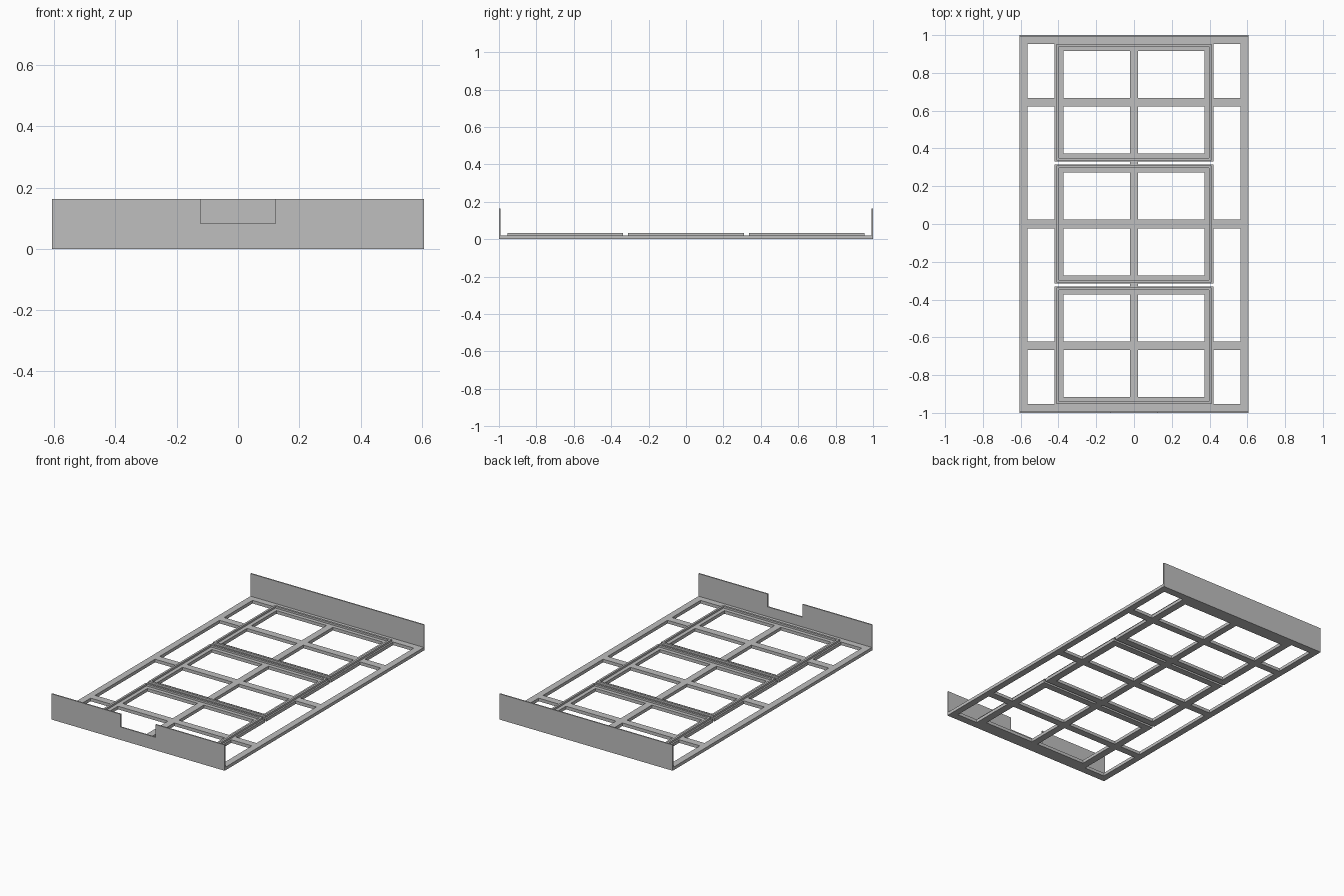
import bpy, bmesh

if "Cube" in bpy.data.objects:
    bpy.data.objects.remove(bpy.data.objects["Cube"])

W, L = 0.607, 1.0            # half width, half length
BASE_Z, LIP_Z, WALL_Z = 0.02, 0.032, 0.163
PITCH = 0.645                # distance between the three bays
BAYS = (-PITCH, 0.0, PITCH)
BAR = 0.023                  # half width of cross bars

grey = bpy.data.materials.new("light grey")
grey.diffuse_color = (0.52, 0.52, 0.52, 1)
grey.use_nodes = True
grey.node_tree.nodes["Principled BSDF"].inputs["Base Color"].default_value = grey.diffuse_color


def extruded(name, faces, vec):
    """Extrude a set of flat faces into a closed solid."""
    bm = bmesh.new()
    for pts in faces:
        bm.faces.new([bm.verts.new(p) for p in pts])
    bmesh.ops.remove_doubles(bm, verts=bm.verts, dist=1e-5)
    ext = bmesh.ops.extrude_face_region(bm, geom=bm.faces[:], use_keep_orig=True)
    moved = [v for v in ext["geom"] if isinstance(v, bmesh.types.BMVert)]
    bmesh.ops.translate(bm, verts=moved, vec=vec)
    bmesh.ops.recalc_face_normals(bm, faces=bm.faces)
    mesh = bpy.data.meshes.new(name)
    bm.to_mesh(mesh)
    bm.free()
    ob = bpy.data.objects.new(name, mesh)
    bpy.context.collection.objects.link(ob)
    mesh.materials.append(grey)
    return ob


def plate(name, xs, ys, z0, z1, solid):
    """Plate made of the grid cells for which solid(x, y) holds."""
    xs, ys = sorted(xs), sorted(ys)
    cells = []
    for x0, x1 in zip(xs, xs[1:]):
        for y0, y1 in zip(ys, ys[1:]):
            if solid((x0 + x1) / 2, (y0 + y1) / 2):
                cells.append([(x0, y0, z0), (x1, y0, z0), (x1, y1, z0), (x0, y1, z0)])
    return extruded(name, cells, (0, 0, z1 - z0))


# Base lattice: outer rim, cross bars, centre bar and the three bay borders
def base_solid(x, y):
    x = abs(x)
    if x > 0.565 or abs(y) > 0.952 or x < 0.022:
        return True
    for c in BAYS:
        d = abs(y - c)
        if d < BAR:
            return True
        if x < 0.42 and d < 0.315 and (x > 0.373 or d > 0.272):
            return True
    return False


xs = [s * v for s in (-1, 1) for v in (0.022, 0.373, 0.42, 0.565, W)]
ys = [s * v for s in (-1, 1) for v in (0.952, L)]
ys += [c + s * v for c in BAYS for s in (-1, 1) for v in (BAR, 0.272, 0.315)]
plate("base_lattice", xs, ys, 0, BASE_Z, base_solid)

# Raised lip around each bay
for i, c in enumerate(BAYS):
    plate(f"bay_lip_{i + 1}", (-0.41, -0.397, 0.397, 0.41),
          (c - 0.309, c - 0.296, c + 0.296, c + 0.309), BASE_Z, LIP_Z,
          lambda x, y: abs(x) > 0.397 or abs(y - c) > 0.296)

# End walls; the front one has a notch in its top edge
T, N, NZ = 0.008, 0.122, 0.082
notched = [(-W, 0), (W, 0), (W, WALL_Z), (N, WALL_Z), (N, NZ),
           (-N, NZ), (-N, WALL_Z), (-W, WALL_Z)]
plain = [(-W, 0), (W, 0), (W, WALL_Z), (-W, WALL_Z)]
extruded("front_wall", [[(x, -L, z) for x, z in notched]], (0, T, 0))
extruded("back_wall", [[(x, L, z) for x, z in plain]], (0, -T, 0))
